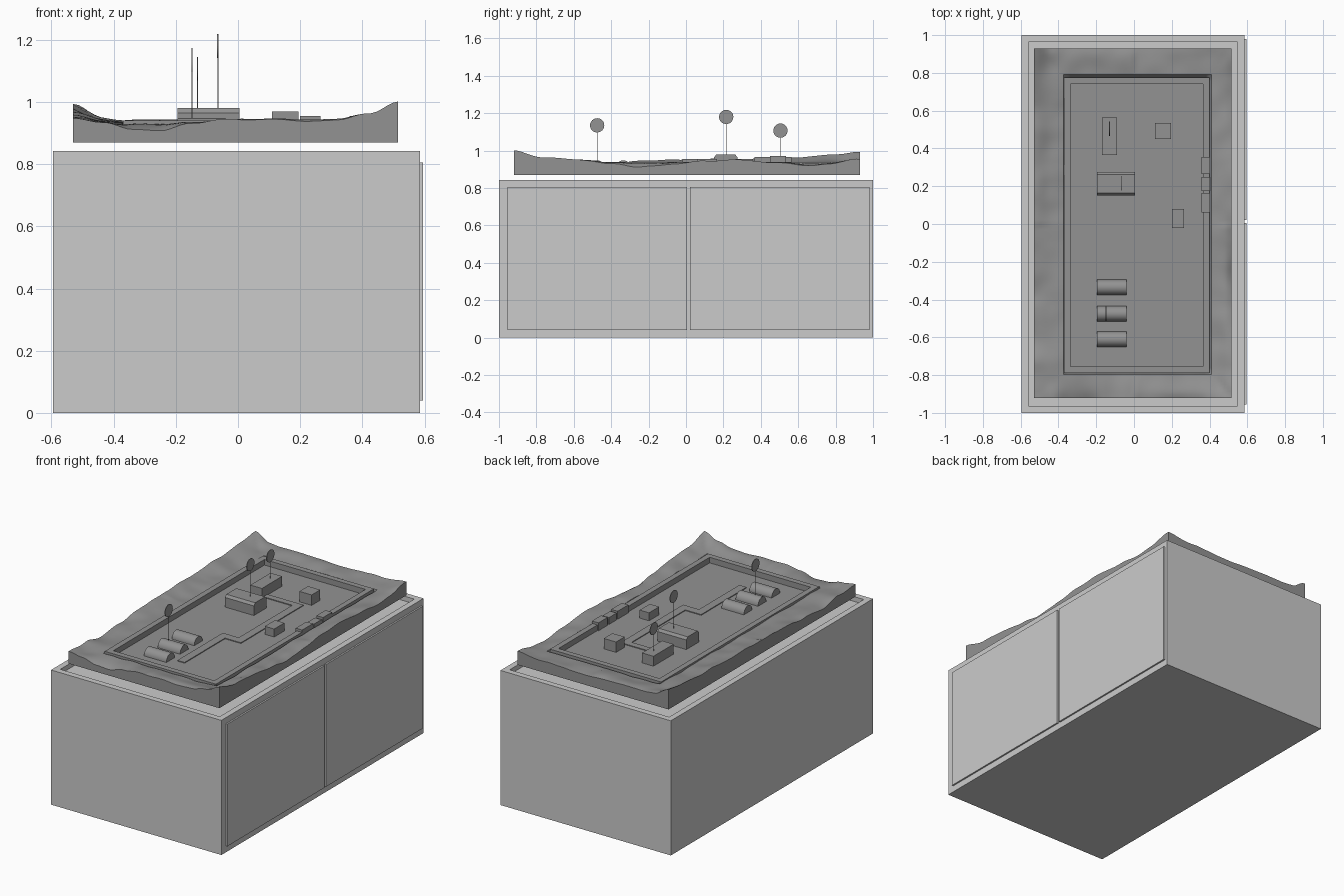
import bpy
import bmesh
import math
from mathutils import noise, Vector

old = bpy.data.objects.get("Cube")
if old:
    bpy.data.objects.remove(old, do_unlink=True)


def material(name, value):
    mat = bpy.data.materials.new(name)
    mat.use_nodes = True
    color = (value, value, value, 1)
    mat.diffuse_color = color
    bsdf = next(n for n in mat.node_tree.nodes if n.type == 'BSDF_PRINCIPLED')
    bsdf.inputs["Base Color"].default_value = color
    return mat


LIGHT = material("light grey", 0.6)
DARK = material("stone grey", 0.29)


def finish(name, bm, mat):
    bmesh.ops.recalc_face_normals(bm, faces=bm.faces[:])
    mesh = bpy.data.meshes.new(name)
    bm.to_mesh(mesh)
    bm.free()
    mesh.materials.append(mat)
    obj = bpy.data.objects.new(name, mesh)
    bpy.context.scene.collection.objects.link(obj)
    return obj


def smooth(obj, degrees):
    obj.data.shade_smooth()
    obj.data.set_sharp_from_angle(angle=math.radians(degrees))


def prism(name, profile, x0, x1, mat=DARK):
    """Extrude a (y, z) profile along x."""
    bm = bmesh.new()
    face = bm.faces.new([bm.verts.new((x0, y, z)) for y, z in profile])
    geom = bmesh.ops.extrude_face_region(bm, geom=[face])["geom"]
    moved = [v for v in geom if isinstance(v, bmesh.types.BMVert)]
    bmesh.ops.translate(bm, verts=moved, vec=(x1 - x0, 0, 0))
    return finish(name, bm, mat)


def box(name, x0, x1, y0, y1, z0, z1, mat=DARK):
    return prism(name, [(y0, z0), (y1, z0), (y1, z1), (y0, z1)], x0, x1, mat)


# Cabinet with a shallow recess in its top
bm = bmesh.new()
bmesh.ops.create_cube(bm, size=1)
for v in bm.verts:
    v.co = (v.co.x * 1.18 - 0.005, v.co.y * 2, (v.co.z + 0.5) * 0.843)
top = max(bm.faces, key=lambda f: f.calc_center_median().z)
bmesh.ops.inset_region(bm, faces=[top], thickness=0.053)
geom = bmesh.ops.extrude_face_region(bm, geom=[top])["geom"]
bmesh.ops.translate(bm, vec=(0, 0, -0.03),
                    verts=[v for v in geom if isinstance(v, bmesh.types.BMVert)])
bmesh.ops.delete(bm, geom=[top], context='FACES')
finish("cabinet", bm, LIGHT)

# Two doors on the long side
for name, y0, y1 in (("front_door", -0.955, 0.005), ("back_door", 0.022, 0.98)):
    box(name, 0.584, 0.595, y0, y1, 0.04, 0.805, LIGHT)

# Terrain: edge heights (thousandths above the base), blended to the fort
BASE, FLOOR, GROUND = 0.87, 0.905, 0.93
X0, X1, Y0, Y1 = -0.53, 0.515, -0.92, 0.93
WX0, WX1, WY0, WY1 = -0.37, 0.4, -0.79, 0.775
EDGE = {
    "front": [75, 62, 40, 40, 62, 75, 75, 74, 68, 74, 90, 130],
    "back": [120, 75, 70, 70, 68, 65, 65, 65, 65, 68, 75, 85],
    "right": [130, 95, 80, 62, 42, 60, 76, 78, 70, 55, 55, 85],
    "left": [75, 70, 45, 60, 75, 82, 84, 86, 90, 95, 112, 120],
}


def edge_height(side, t):
    values = EDGE[side]
    s = min(max(t, 0), 0.9999) * (len(values) - 1)
    i = int(s)
    f = s - i
    f = f * f * (3 - 2 * f)
    return BASE + (values[i] * (1 - f) + values[i + 1] * f) / 1000


def terrain_height(x, y):
    dx = max((WX0 - x) / (WX0 - X0), (x - WX1) / (X1 - WX1), 0)
    dy = max((WY0 - y) / (WY0 - Y0), (y - WY1) / (Y1 - WY1), 0)
    t = max(dx, dy)
    if t <= 0:
        return FLOOR
    along_y = edge_height("right" if x > 0 else "left", (y - Y0) / (Y1 - Y0))
    along_x = edge_height("back" if y > 0 else "front", (x - X0) / (X1 - X0))
    wx, wy = 1 / (1.001 - dx), 1 / (1.001 - dy)
    rim = (along_y * wx + along_x * wy) / (wx + wy)
    bump = 0.008 * noise.noise(Vector((x, y, 0)) * 9)
    return GROUND + (rim - GROUND) * t ** 1.3 + bump


bm = bmesh.new()
bmesh.ops.create_grid(bm, x_segments=60, y_segments=106, size=0.5)
for v in bm.verts:
    x = X0 + (v.co.x + 0.5) * (X1 - X0)
    y = Y0 + (v.co.y + 0.5) * (Y1 - Y0)
    v.co = (x, y, terrain_height(x, y))
rim_edges = [e for e in bm.edges if e.is_boundary]
geom = bmesh.ops.extrude_edge_only(bm, edges=rim_edges)["geom"]
for v in geom:
    if isinstance(v, bmesh.types.BMVert):
        v.co.z = BASE
bottom = [e for e in geom if isinstance(e, bmesh.types.BMEdge)]
bmesh.ops.contextual_create(bm, geom=bottom)
smooth(finish("terrain", bm, DARK), 40)

# Fort wall
W, TOP, LOW = 0.035, 0.94, 0.89
box("wall_left", WX0, WX0 + W, WY0, WY1, LOW, TOP)
box("wall_right", WX1 - W, WX1, WY0, WY1, LOW, TOP)
box("wall_front", WX0 + W, WX1 - W, WY0, WY0 + W, LOW, TOP)
box("wall_back", WX0 + W, WX1 - W, WY1 - W, WY1, LOW, TOP)

# Gatehouse on the right wall
for name, y0, y1, z in (("gate_tower_front", 0.06, 0.165, 0.955),
                        ("gate", 0.175, 0.25, 0.948),
                        ("gate_tower_back", 0.265, 0.355, 0.955)):
    box(name, 0.358, 0.403, y0, y1, LOW, z)

# Main hall with chamfered roof, and plain buildings
prism("main_hall", [(0.15, LOW), (0.15, 0.965), (0.163, 0.98), (0.262, 0.98),
                    (0.275, 0.965), (0.275, LOW)], -0.195, 0.005)
box("long_house", -0.17, -0.09, 0.365, 0.565, LOW, 0.967)
box("square_house", 0.11, 0.195, 0.45, 0.535, LOW, 0.97)
box("small_house", 0.2, 0.265, -0.02, 0.08, LOW, 0.955)

# Barrel-roofed huts
for i, y in enumerate((-0.335, -0.475, -0.61)):
    arc = [(y + 0.041 * math.cos(a), FLOOR + 0.043 * math.sin(a))
           for a in (math.pi * k / 16 for k in range(17))]
    smooth(prism(f"hut_{i + 1}", arc, -0.195, -0.04), 40)

# Thin paths
P = FLOOR + 0.005
box("path_huts", 0.0, 0.05, -0.6, -0.2, LOW, P)
box("path_cross", 0.0, 0.16, -0.2, -0.15, LOW, P)
box("path_middle", 0.11, 0.16, -0.15, 0.38, LOW, P)
box("path_hall", -0.09, 0.16, 0.38, 0.42, LOW, P)

# Round signs on poles
for i, (x, y, z) in enumerate(((-0.148, -0.475, 1.135), (-0.065, 0.215, 1.18),
                               (-0.13, 0.505, 1.107))):
    box(f"sign_pole_{i + 1}", x - 0.0015, x + 0.0015, y - 0.0015, y + 0.0015,
        0.94, z - 0.03)
    disc = [(y + 0.038 * math.cos(a), z + 0.038 * math.sin(a))
            for a in (math.tau * k / 32 for k in range(32))]
    prism(f"sign_{i + 1}", disc, x - 0.002, x + 0.002)
